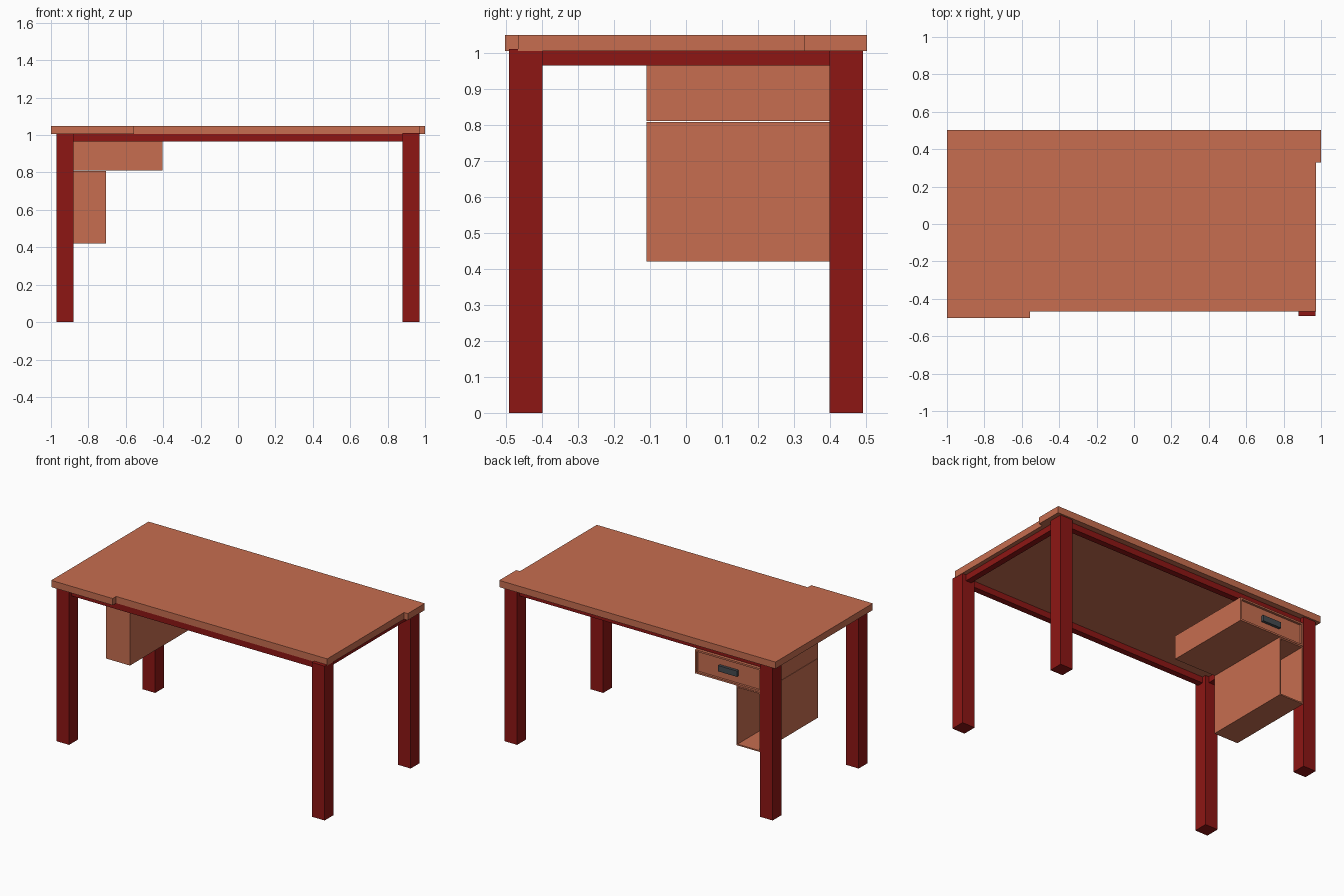
import bpy, bmesh

if "Cube" in bpy.data.objects:
    bpy.data.objects.remove(bpy.data.objects["Cube"])


def material(name, rgb):
    m = bpy.data.materials.new(name)
    m.diffuse_color = (*rgb, 1)
    m.use_nodes = True
    m.node_tree.nodes["Principled BSDF"].inputs["Base Color"].default_value = m.diffuse_color
    return m


WOOD = material("light_wood", (0.57, 0.155, 0.08))
RED = material("red_wood", (0.27, 0.008, 0.007))
GREY = material("dark_metal", (0.06, 0.07, 0.08))


def finish(name, bm, mat):
    bmesh.ops.recalc_face_normals(bm, faces=bm.faces)
    me = bpy.data.meshes.new(name)
    bm.to_mesh(me)
    bm.free()
    me.materials.append(mat)
    ob = bpy.data.objects.new(name, me)
    bpy.context.collection.objects.link(ob)
    return ob


def cube(bm, lo, hi):
    vs = bmesh.ops.create_cube(bm, size=1)["verts"]
    for v in vs:
        for i in range(3):
            v.co[i] = lo[i] if v.co[i] < 0 else hi[i]


def box(name, lo, hi, mat):
    bm = bmesh.new()
    cube(bm, lo, hi)
    return finish(name, bm, mat)


def open_box(name, lo, hi, wall, depth, mat):
    """Box with its back (+y) face inset by wall and pushed in by depth."""
    bm = bmesh.new()
    cube(bm, lo, hi)
    bm.normal_update()
    back = max(bm.faces, key=lambda f: f.calc_center_median().y)
    bmesh.ops.inset_region(bm, faces=[back], thickness=wall)
    bmesh.ops.translate(bm, verts=list(
        bmesh.ops.extrude_discrete_faces(bm, faces=[back])["faces"][0].verts),
        vec=(0, -depth, 0))
    return finish(name, bm, mat)


# tabletop with notched front and right edges
outline = [(-1, -0.503), (-0.555, -0.503), (-0.555, -0.467), (0.973, -0.467),
           (0.973, 0.328), (1, 0.328), (1, 0.503), (-1, 0.503)]
bm = bmesh.new()
face = bm.faces.new([bm.verts.new((x, y, 1.005)) for x, y in outline])
top = bmesh.ops.extrude_face_region(bm, geom=[face], use_keep_orig=True)["geom"]
bmesh.ops.translate(bm, vec=(0, 0, 0.044),
                    verts=[g for g in top if isinstance(g, bmesh.types.BMVert)])
finish("tabletop", bm, WOOD)

# legs
for sx, nx in ((-1, "left"), (1, "right")):
    for sy, ny in ((-1, "front"), (1, "back")):
        cx, cy = sx * 0.925, sy * 0.445
        box(f"{ny}_{nx}_leg", (cx - 0.046, cy - 0.046, 0),
            (cx + 0.046, cy + 0.046, 1.01), RED)

# rails under the top
for s, n in ((-1, "front"), (1, "back")):
    box(n + "_rail", (-0.88, s * 0.445 - 0.02, 0.965), (0.88, s * 0.445 + 0.02, 1.006), RED)
for s, n in ((-1, "left"), (1, "right")):
    box(n + "_rail", (s * 0.925 - 0.02, -0.4, 0.965), (s * 0.925 + 0.02, 0.4, 1.006), RED)

# drawer case with recessed drawer front, and open cubby below it
open_box("drawer_case", (-0.88, -0.11, 0.81), (-0.405, 0.485, 0.966), 0.016, 0.015, WOOD)
open_box("cubby", (-0.88, -0.11, 0.42), (-0.705, 0.485, 0.808), 0.012, 0.58, WOOD)

# drawer handle
box("drawer_handle", (-0.71, 0.468, 0.869), (-0.575, 0.488, 0.907), GREY)
